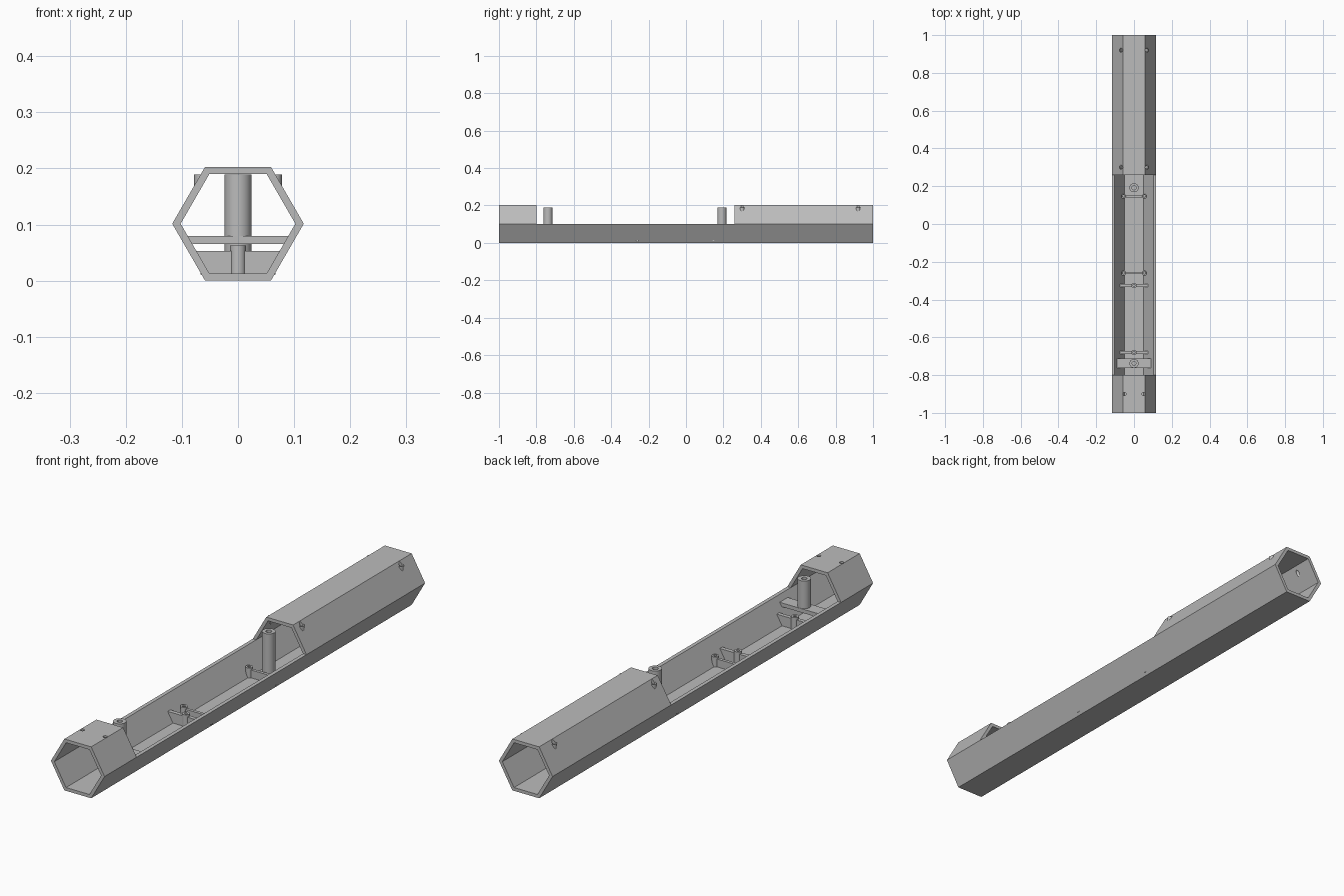
import bpy, bmesh, math
from mathutils import Matrix

cube = bpy.data.objects.get("Cube")
if cube:
    bpy.data.objects.remove(cube, do_unlink=True)

GREY = (0.5, 0.5, 0.5, 1)
mat = bpy.data.materials.new("plain_grey")
mat.use_nodes = True
mat.diffuse_color = GREY
mat.node_tree.nodes["Principled BSDF"].inputs["Base Color"].default_value = GREY

MID = 0.1015                       # height of the tube axis
R_OUT = MID / math.cos(math.pi / 6)
R_IN = 0.1022
FLOOR = MID - R_IN * math.cos(math.pi / 6)


def wall_x(z):
    """Half width of the lower inside of the tube at height z."""
    return R_IN / 2 + (z - FLOOR) / math.sqrt(3)


def make(name, bm):
    bmesh.ops.recalc_face_normals(bm, faces=bm.faces)
    mesh = bpy.data.meshes.new(name)
    bm.to_mesh(mesh)
    bm.free()
    mesh.materials.append(mat)
    ob = bpy.data.objects.new(name, mesh)
    bpy.context.collection.objects.link(ob)
    return ob


def prism(name, profile, y0, y1):
    """Extrude an x-z outline along y."""
    bm = bmesh.new()
    face = bm.faces.new([bm.verts.new((x, y0, z)) for x, z in profile])
    out = bmesh.ops.extrude_face_region(bm, geom=[face])
    verts = [v for v in out["geom"] if isinstance(v, bmesh.types.BMVert)]
    bmesh.ops.translate(bm, vec=(0, y1 - y0, 0), verts=verts)
    return make(name, bm)


def rod(name, x, y, z0, z1, r, sides=32):
    bm = bmesh.new()
    bmesh.ops.create_cone(bm, cap_ends=True, segments=sides, radius1=r, radius2=r,
                          depth=z1 - z0, matrix=Matrix.Translation((x, y, (z0 + z1) / 2)))
    return make(name, bm)


def combine(ob, others, op):
    """Apply a boolean with each helper, then remove the helper."""
    for other in others:
        mod = ob.modifiers.new("bool", "BOOLEAN")
        mod.operation, mod.solver, mod.object = op, "EXACT", other
        deps = bpy.context.evaluated_depsgraph_get()
        mesh = bpy.data.meshes.new_from_object(ob.evaluated_get(deps))
        ob.modifiers.clear()
        ob.data = mesh
        bpy.data.objects.remove(other, do_unlink=True)


def smooth(ob):
    bpy.ops.object.select_all(action="DESELECT")
    ob.select_set(True)
    bpy.context.view_layer.objects.active = ob
    bpy.ops.object.shade_smooth_by_angle(angle=math.radians(30))


def bored_post(name, x, y, z0, z1, r, bore, depth):
    ob = rod(name, x, y, z0, z1, r)
    combine(ob, [rod("bore", x, y, z1 - depth, z1 + 0.01, bore)], "DIFFERENCE")
    smooth(ob)
    return ob


def hexagon(r):
    return [(r * math.cos(i * math.pi / 3), MID + r * math.sin(i * math.pi / 3)) for i in range(6)]


def slab(name, z0, z1, y, thick):
    """Cross piece fitted between the sloping inner walls."""
    a, b = wall_x(z0) + 0.002, wall_x(z1) + 0.002
    return prism(name, [(-a, z0), (a, z0), (b, z1), (-b, z1)], y - thick / 2, y + thick / 2)


# Hexagonal tube with screw bosses, open along the middle of its upper half
tube = prism("hex_tube", hexagon(R_OUT), -1, 1)
screws = [(s * 0.066, y) for s in (-1, 1) for y in (0.3, 0.92)]
combine(tube, [rod("boss", x, y, 0.155, 0.189, 0.012, 24) for x, y in screws], "UNION")
combine(tube, [prism("hollow", hexagon(R_IN), -1.1, 1.1)], "DIFFERENCE")
opening = [(-0.2, MID), (0.2, MID), (0.2, 0.3), (-0.2, 0.3)]
combine(tube, [prism("opening", opening, -0.8, 0.26)], "DIFFERENCE")
holes = [(x, y, 0.007) for x, y in screws] + [(s * 0.05, -0.9, 0.008) for s in (-1, 1)]
combine(tube, [rod("hole", x, y, 0.12, 0.25, r, 20) for x, y, r in holes], "DIFFERENCE")
smooth(tube)

# Front post on its bridge plate
slab("bridge_plate", 0.065, 0.08, -0.738, 0.05)
bored_post("front_post", 0, -0.738, 0.079, 0.189, 0.024, 0.01, 0.06)

# Rear post standing on the floor
bored_post("rear_post", 0, 0.192, FLOOR - 0.002, 0.189, 0.024, 0.011, 0.06)

# Cross ribs with a central screw boss
for label, y in (("front", -0.68), ("middle", -0.325)):
    slab(label + "_rib", FLOOR, 0.053, y, 0.016)
    bored_post(label + "_rib_boss", 0, y, FLOOR - 0.002, 0.0625, 0.014, 0.006, 0.03)

# Paired standoffs joined by a thin web
for label, y in (("middle", -0.26), ("rear", 0.147)):
    prism(label + "_web", [(-0.05, FLOOR - 0.002), (0.05, FLOOR - 0.002), (0.05, 0.044), (-0.05, 0.044)],
          y - 0.006, y + 0.006)
    for side, s in (("left", 1), ("right", -1)):
        bored_post(f"{label}_{side}_standoff", s * 0.054, y, FLOOR - 0.002, 0.052, 0.013, 0.006, 0.025)
